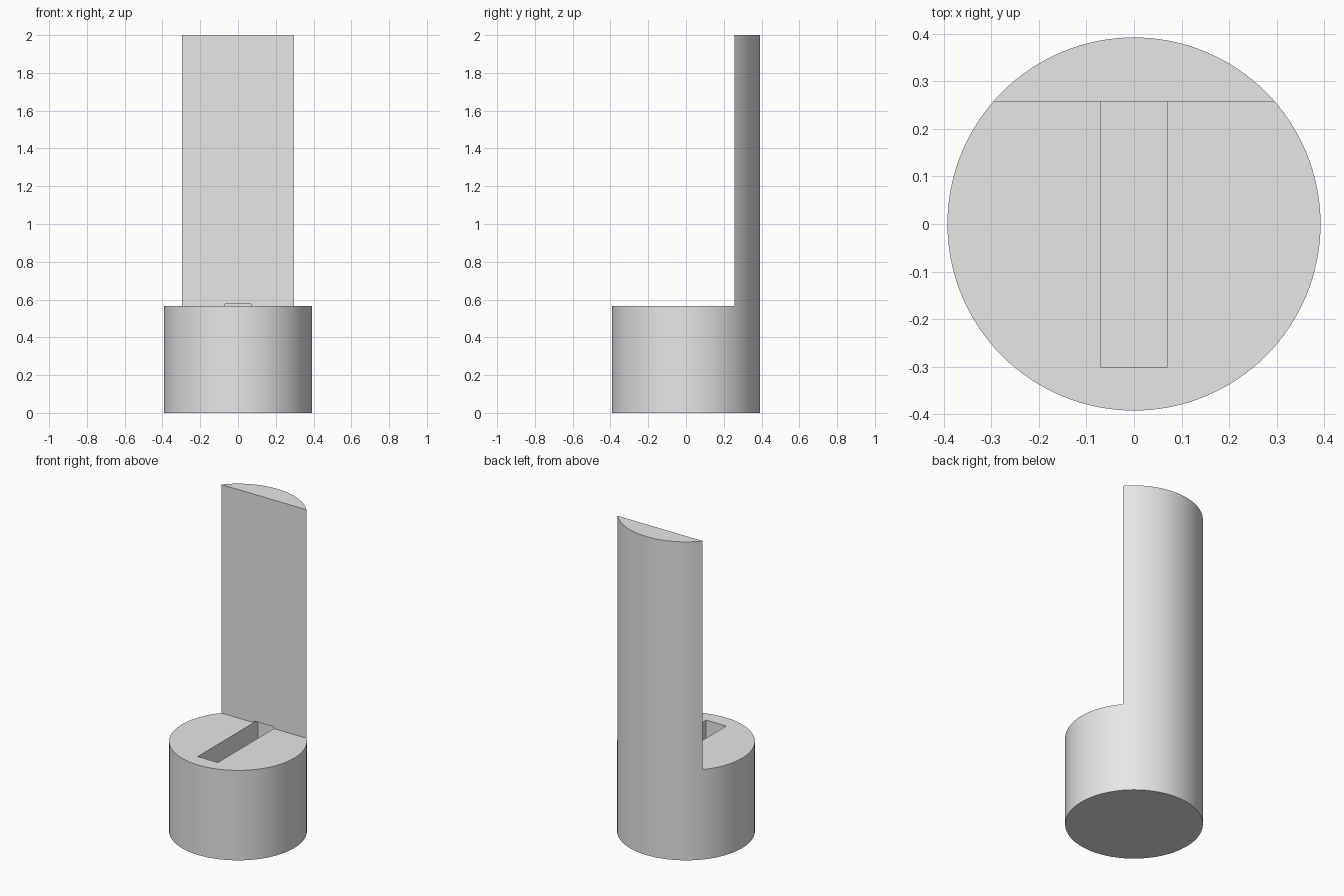
import bpy
import math

cube = bpy.data.objects.get("Cube")
if cube:
    bpy.data.objects.remove(cube, do_unlink=True)

RADIUS, HEIGHT = 0.392, 2.0
BASE_TOP = 0.565      # top of the round base
WALL_Y = 0.257        # flat front of the upright back
SLOT_FLOOR, SLOT_TOP = 0.25, 0.576

grey = bpy.data.materials.new("light_grey")
grey.use_nodes = True
grey.diffuse_color = (0.8, 0.8, 0.8, 1)
grey.node_tree.nodes["Principled BSDF"].inputs["Base Color"].default_value = grey.diffuse_color


def cut_box(target, name, low, high):
    """Subtract the box between two corners from the target."""
    centre = [(a + b) / 2 for a, b in zip(low, high)]
    bpy.ops.mesh.primitive_cube_add(size=1, location=centre)
    cutter = bpy.context.object
    cutter.name = name
    cutter.scale = [b - a for a, b in zip(low, high)]
    cutter.hide_render = True
    bpy.context.view_layer.update()
    mod = target.modifiers.new(name, 'BOOLEAN')
    mod.operation = 'DIFFERENCE'
    mod.solver = 'EXACT'
    mod.object = cutter
    bpy.ops.object.select_all(action='DESELECT')
    target.select_set(True)
    bpy.context.view_layer.objects.active = target
    bpy.ops.object.modifier_apply(modifier=mod.name)
    bpy.data.objects.remove(cutter, do_unlink=True)


# Round base and upright back, carved from one cylinder
bpy.ops.mesh.primitive_cylinder_add(vertices=128, radius=RADIUS, depth=HEIGHT,
                                    location=(0, 0, HEIGHT / 2))
stand = bpy.context.object
stand.name = "slotted_stand"
stand.data.materials.append(grey)

# Open space in front of the upright back
cut_box(stand, "front_cutter", (-1, -1, BASE_TOP), (1, WALL_Y, HEIGHT + 1))

# Slot in the base, running a little way under the back
cut_box(stand, "slot_cutter", (-0.07, -0.3, SLOT_FLOOR), (0.07, 0.3, SLOT_TOP))

bpy.ops.object.shade_smooth_by_angle(angle=math.radians(30))
